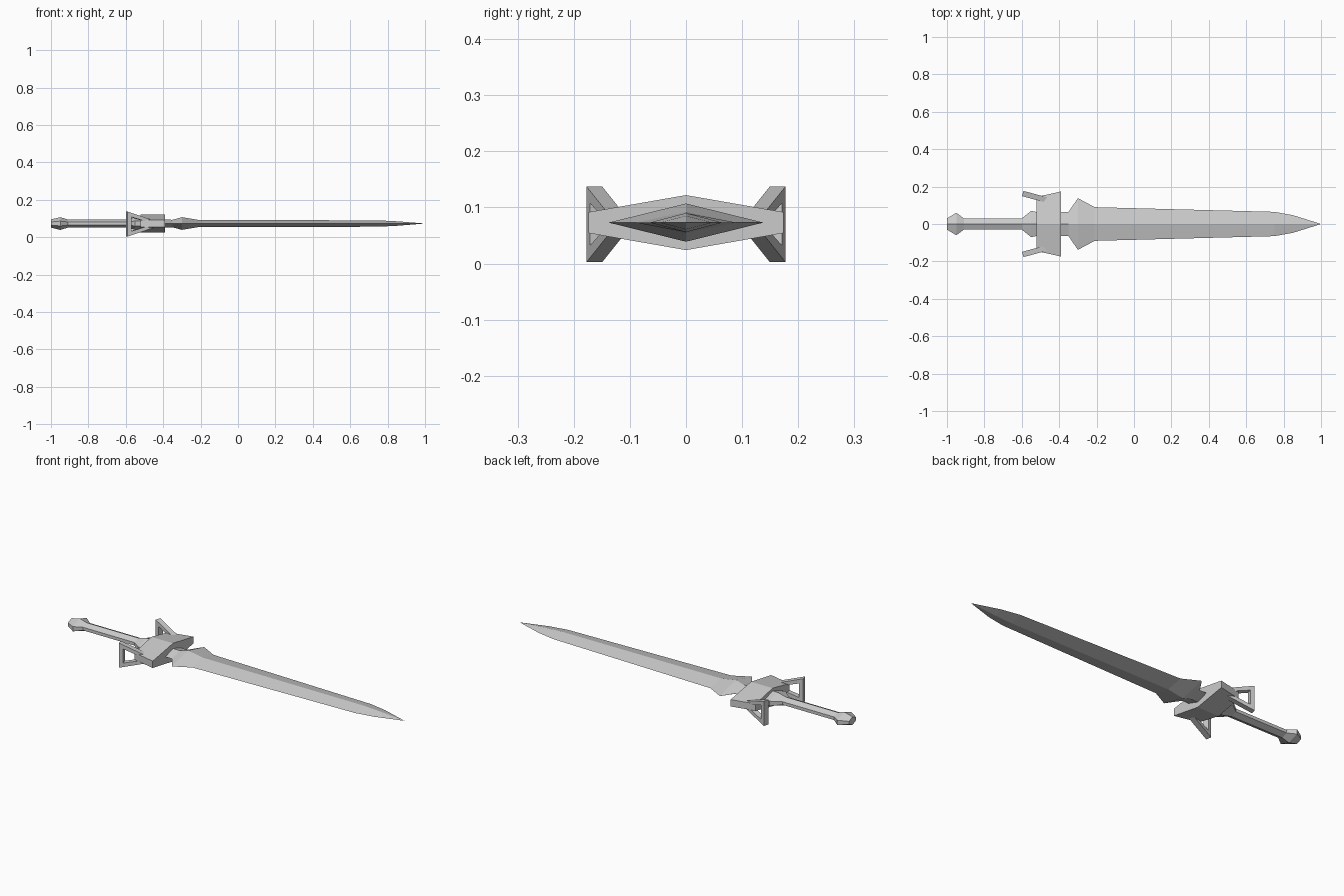
import bpy, bmesh
from math import atan2
from mathutils import Matrix

cube = bpy.data.objects.get("Cube")
if cube:
    bpy.data.objects.remove(cube)

MID = 0.073  # height of the sword's centre line

steel = bpy.data.materials.new("grey steel")
steel.use_nodes = True
steel.diffuse_color = (0.6, 0.6, 0.6, 1)
steel.node_tree.nodes["Principled BSDF"].inputs["Base Color"].default_value = (0.6, 0.6, 0.6, 1)


def finish(name, bm, matrix=Matrix()):
    bmesh.ops.recalc_face_normals(bm, faces=bm.faces)
    mesh = bpy.data.meshes.new(name)
    bm.to_mesh(mesh)
    bm.free()
    mesh.transform(matrix)
    mesh.materials.append(steel)
    obj = bpy.data.objects.new(name, mesh)
    bpy.context.collection.objects.link(obj)
    return obj


def loft(name, section, stations):
    """Sweep a unit cross-section along x; stations are (x, half width, half height)."""
    bm = bmesh.new()
    rings = [[bm.verts.new((x, y * w, MID + z * h)) for y, z in section] for x, w, h in stations]
    n = len(section)
    for a, b in zip(rings, rings[1:]):
        for i in range(n):
            bm.faces.new((a[i], a[(i + 1) % n], b[(i + 1) % n], b[i]))
    bm.faces.new(rings[0])
    bm.faces.new(rings[-1])
    bmesh.ops.remove_doubles(bm, verts=bm.verts, dist=0.0005)
    return finish(name, bm)


diamond = [(1, 0), (0, 1), (-1, 0), (0, -1)]
hexagon = [(1, 0.38), (0, 1), (-1, 0.38), (-1, -0.38), (0, -1), (1, -0.38)]

# Blade with flared shoulders and tapering point
loft("blade", diamond, [
    (-0.42, 0.065, 0.022), (-0.35, 0.065, 0.020), (-0.30, 0.138, 0.034), (-0.21, 0.09, 0.019),
    (0.75, 0.065, 0.017), (0.85, 0.047, 0.012), (1.0, 0, 0)])

# Crossguard block, wider towards the blade
guard = loft("guard", hexagon, [(-0.52, 0.145, 0.049), (-0.39, 0.174, 0.049)])

# Grip with collar, and pommel
loft("grip", hexagon, [(-0.92, 0.03, 0.022), (-0.60, 0.03, 0.022)])
loft("collar", hexagon, [(-0.60, 0.03, 0.022), (-0.55, 0.07, 0.034), (-0.51, 0.062, 0.034)])
loft("pommel", hexagon, [(-1.0, 0.03, 0.022), (-0.95, 0.06, 0.034), (-0.91, 0.03, 0.022)])

# Hollow triangular wings behind each end of the guard
outer = [(0, 0.067), (0.15, 0.018), (0.15, -0.018), (0, -0.067)]
inner = [(0.022, 0.038), (0.11, 0.012), (0.11, -0.012), (0.022, -0.038)]
for side, name in ((1, "left_wing"), (-1, "right_wing")):
    bm = bmesh.new()
    loops = [[bm.verts.new((x, y, z)) for x, z in shape]
             for y in (-0.0145, 0.0145) for shape in (outer, inner)]
    for a, b in ((0, 1), (2, 3), (0, 2), (1, 3)):
        for i in range(4):
            j = (i + 1) % 4
            bm.faces.new((loops[a][i], loops[a][j], loops[b][j], loops[b][i]))
    finish(name, bm, Matrix.Translation((-0.595, side * 0.163, MID - 0.003))
           @ Matrix.Rotation(-side * atan2(0.27, 1), 4, "Z"))
